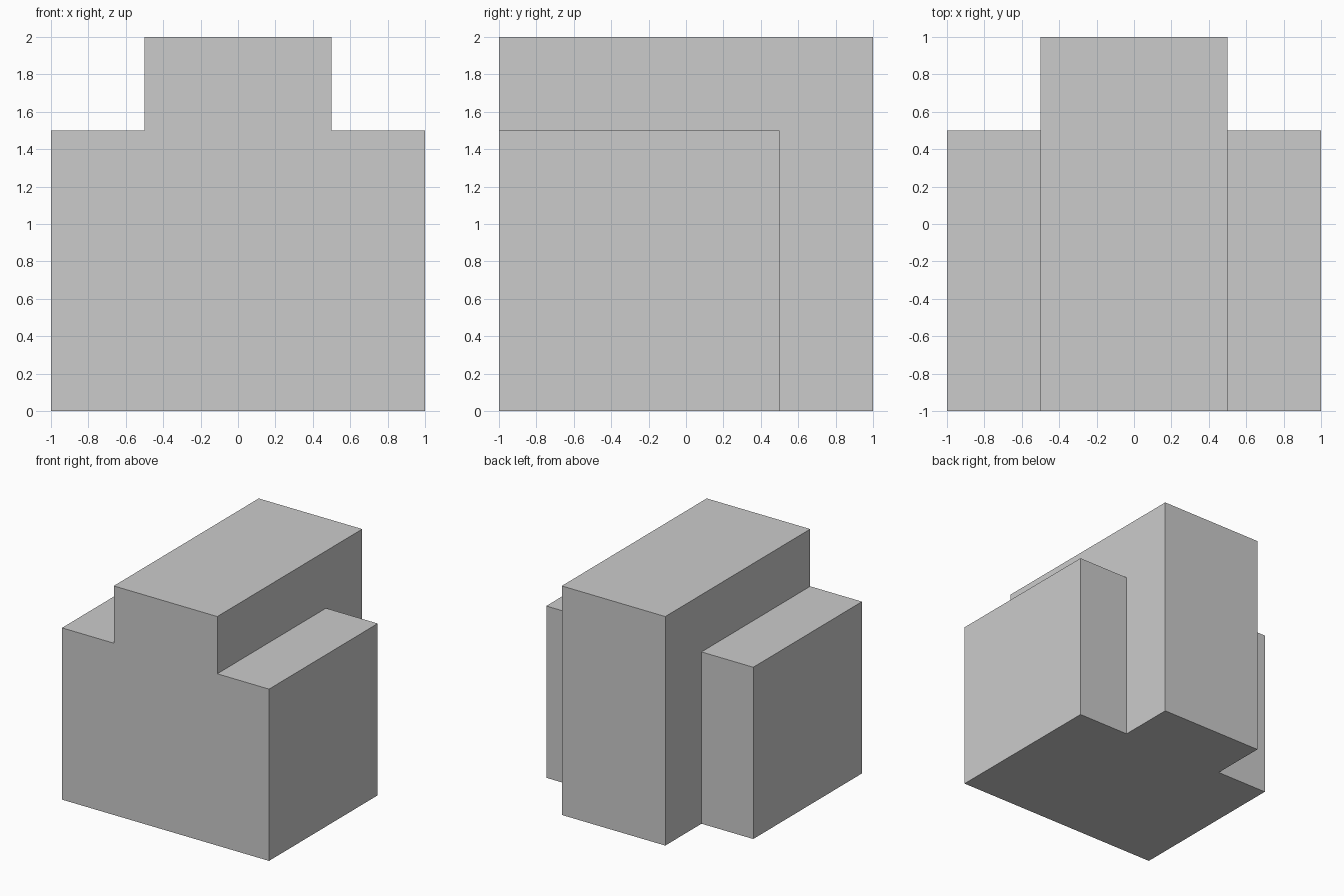
import bpy
import bmesh
from mathutils import Matrix, Vector

if "Cube" in bpy.data.objects:
    bpy.data.objects.remove(bpy.data.objects["Cube"])

bm = bmesh.new()


def pull(direction, keep):
    """Extrude the faces that point along direction and pass the test by 0.5."""
    d = Vector(direction)
    bm.normal_update()
    faces = [f for f in bm.faces
             if f.normal.dot(d) > 0.9 and keep(f.calc_center_median())]
    new = bmesh.ops.extrude_face_region(bm, geom=faces)["geom"]
    verts = [g for g in new if isinstance(g, bmesh.types.BMVert)]
    bmesh.ops.translate(bm, verts=verts, vec=d * 0.5)


# Core block: x -0.5..0.5, y -1..0.5, z 0..1.5
core = Matrix.Translation((0, -0.25, 0.75)) @ Matrix.Diagonal((1, 1.5, 1.5, 1))
bmesh.ops.create_cube(bm, size=1, matrix=core)

# Side shoulders
for side in (-1, 1):
    pull((side, 0, 0), lambda c: True)

# Raised ridge, then the rear projection over its full height
pull((0, 0, 1), lambda c: abs(c.x) < 0.1)
pull((0, 1, 0), lambda c: abs(c.x) < 0.1)

# Merge coplanar faces and finish
bmesh.ops.dissolve_limit(bm, angle_limit=0.01, verts=bm.verts[:], edges=bm.edges[:])
bmesh.ops.recalc_face_normals(bm, faces=bm.faces[:])
mesh = bpy.data.meshes.new("stepped_block")
bm.to_mesh(mesh)
bm.free()
bpy.context.collection.objects.link(bpy.data.objects.new("stepped_block", mesh))
